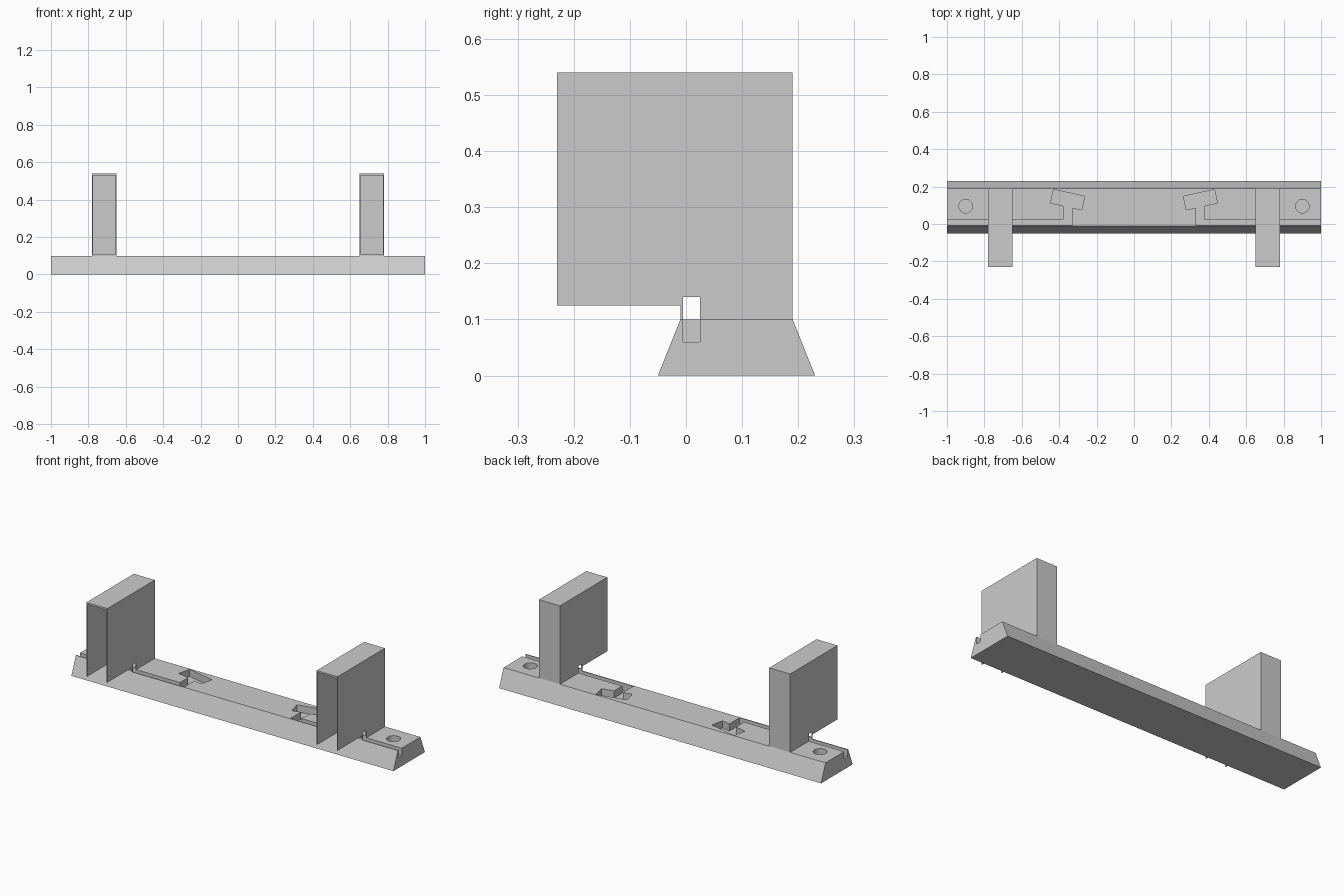
import bpy
import bmesh
from math import radians
from mathutils import Matrix

if "Cube" in bpy.data.objects:
    bpy.data.objects.remove(bpy.data.objects["Cube"], do_unlink=True)

grey = bpy.data.materials.new("plain grey")
grey.use_nodes = True
colour = (0.6, 0.6, 0.6, 1)
grey.diffuse_color = colour
grey.node_tree.nodes["Principled BSDF"].inputs["Base Color"].default_value = colour


def make_object(name, bm):
    bmesh.ops.recalc_face_normals(bm, faces=bm.faces)
    mesh = bpy.data.meshes.new(name)
    bm.to_mesh(mesh)
    bm.free()
    mesh.materials.append(grey)
    obj = bpy.data.objects.new(name, mesh)
    bpy.context.collection.objects.link(obj)
    return obj


def extrude_x(name, profile, x0, x1):
    """Solid from a (y, z) outline swept along x."""
    bm = bmesh.new()
    face = bm.faces.new([bm.verts.new((x0, y, z)) for y, z in profile])
    swept = bmesh.ops.extrude_face_region(bm, geom=[face])["geom"]
    verts = [v for v in swept if isinstance(v, bmesh.types.BMVert)]
    bmesh.ops.translate(bm, verts=verts, vec=(x1 - x0, 0, 0))
    return make_object(name, bm)


def box(name, xs, ys, zs, turn=0):
    """Box between limits, turned about its own vertical axis."""
    lims = (xs, ys, zs)
    bm = bmesh.new()
    bmesh.ops.create_cube(bm, size=1, matrix=(
        Matrix.Translation([(a + b) / 2 for a, b in lims])
        @ Matrix.Rotation(radians(turn), 4, "Z")
        @ Matrix.Diagonal([abs(b - a) for a, b in lims] + [1])))
    return make_object(name, bm)


def cylinder(name, x, y, z0, z1, radius):
    bm = bmesh.new()
    bmesh.ops.create_cone(bm, cap_ends=True, segments=40, radius1=radius, radius2=radius,
                          depth=z1 - z0, matrix=Matrix.Translation((x, y, (z0 + z1) / 2)))
    return make_object(name, bm)


def carve(obj, cutter):
    cutter.hide_render = True
    mod = obj.modifiers.new("carve", "BOOLEAN")
    mod.operation = "DIFFERENCE"
    mod.solver = "EXACT"
    mod.object = cutter
    bpy.context.view_layer.objects.active = obj
    bpy.ops.object.modifier_apply(modifier=mod.name)
    bpy.data.objects.remove(cutter, do_unlink=True)


TOP = 0.1
FLOOR = 0.06
GROOVE = (-0.005, 0.025)

# Sloped base bar
base = extrude_x("base_bar", [(-0.05, 0), (0.23, 0), (0.19, TOP), (-0.01, TOP)], -1, 1)

for side, s in (("left", 1), ("right", -1)):
    # Wire groove, its branch, the angled pocket and the screw hole
    carve(base, box("groove_cutter", (s * 0.33, s * 1.1), GROOVE, (FLOOR, 0.14)))
    carve(base, box("branch_cutter", (s * 0.33, s * 0.378), (0.01, 0.12), (FLOOR, 0.14)))
    carve(base, box("pocket_cutter", (s * 0.27, s * 0.44), (0.093, 0.167), (FLOOR, 0.14), s * 12.5))
    carve(base, cylinder("hole_cutter", s * 0.9, 0.095, 0.05, 0.14, 0.036))

    # Hollow upright, open at the front and under the overhang
    outline = [(-0.01, TOP), (0.19, TOP), (0.19, 0.54), (-0.23, 0.54), (-0.23, 0.125), (-0.01, 0.125)]
    upright = extrude_x(side + "_upright", outline, s * 0.715 - 0.065, s * 0.715 + 0.065)
    carve(upright, box("cavity_cutter", (s * 0.715 - 0.06, s * 0.715 + 0.06), (-0.3, 0.18), (0.11, 0.53)))
    carve(upright, box("slot_cutter", (s * 0.6, s * 0.85), GROOVE, (FLOOR, 0.14)))

# Round hole walls shade smoothly, all other edges stay sharp
bpy.ops.object.select_all(action="DESELECT")
base.select_set(True)
bpy.context.view_layer.objects.active = base
bpy.ops.object.shade_smooth_by_angle(angle=radians(20))
